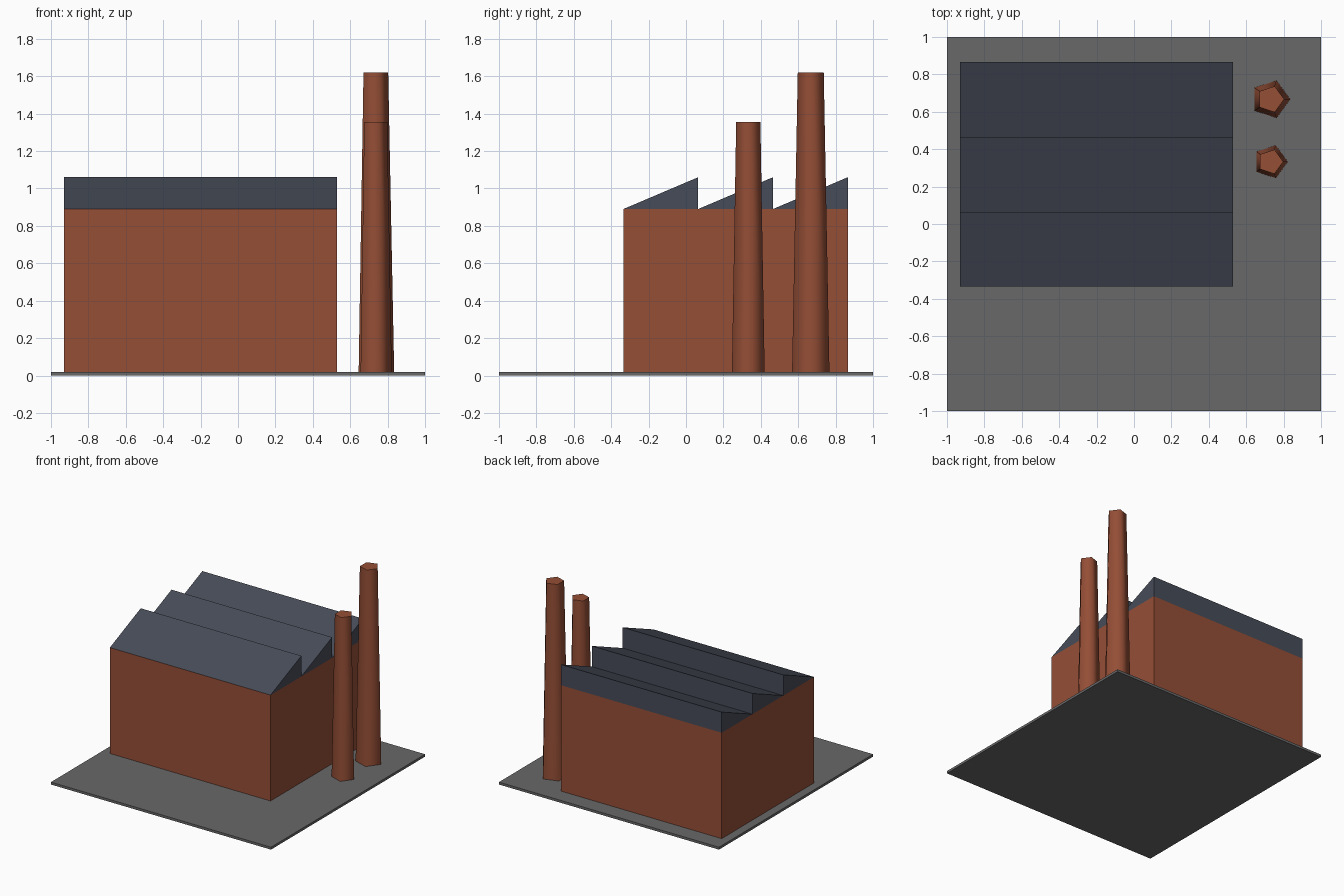
import bpy
import bmesh
from mathutils import Matrix, Vector

default = bpy.data.objects.get("Cube")
if default:
    bpy.data.objects.remove(default, do_unlink=True)


def make_material(name, color):
    mat = bpy.data.materials.new(name)
    mat.use_nodes = True
    mat.diffuse_color = (*color, 1)
    bsdf = mat.node_tree.nodes["Principled BSDF"]
    bsdf.inputs["Base Color"].default_value = (*color, 1)
    bsdf.inputs["Roughness"].default_value = 0.9
    return mat


brick = make_material("brick red", (0.30, 0.077, 0.037))
slate = make_material("slate blue grey", (0.062, 0.072, 0.098))
asphalt = make_material("asphalt grey", (0.14, 0.14, 0.14))


def finish(name, bm, mat):
    bmesh.ops.recalc_face_normals(bm, faces=bm.faces)
    mesh = bpy.data.meshes.new(name)
    bm.to_mesh(mesh)
    bm.free()
    mesh.materials.append(mat)
    obj = bpy.data.objects.new(name, mesh)
    bpy.context.collection.objects.link(obj)
    return obj


def box(name, low, high, mat):
    low, high = Vector(low), Vector(high)
    bm = bmesh.new()
    place = Matrix.Translation((low + high) / 2) @ Matrix.Diagonal((*(high - low), 1))
    bmesh.ops.create_cube(bm, size=1, matrix=place)
    return finish(name, bm, mat)


def roof_tooth(name, y_front, y_back):
    """Wedge that rises from the front eave to a vertical back face."""
    bm = bmesh.new()
    profile = [(y_front, EAVE), (y_back, EAVE), (y_back, RIDGE)]
    side = bm.faces.new([bm.verts.new((LEFT, y, z)) for y, z in profile])
    end = bmesh.ops.extrude_face_region(bm, geom=[side], use_keep_orig=True)
    moved = [v for v in end["geom"] if isinstance(v, bmesh.types.BMVert)]
    bmesh.ops.translate(bm, verts=moved, vec=(RIGHT - LEFT, 0, 0))
    return finish(name, bm, slate)


def chimney(name, x, y, r_base, r_top, top):
    """Tapered five-sided stack with smooth sides and flat caps."""
    bm = bmesh.new()
    bmesh.ops.create_cone(bm, cap_ends=True, segments=5, radius1=r_base, radius2=r_top,
                          depth=top - GROUND)
    # Turn one corner to +x
    corner = max((v for v in bm.verts if v.co.z < 0), key=lambda v: v.co.x)
    turn = corner.co.xy.angle_signed(Vector((1, 0)))
    bmesh.ops.rotate(bm, verts=bm.verts, matrix=Matrix.Rotation(-turn, 3, "Z"))
    bmesh.ops.translate(bm, verts=bm.verts, vec=(x, y, (top + GROUND) / 2))
    for face in bm.faces:
        face.smooth = len(face.verts) == 4
    for edge in bm.edges:
        edge.smooth = all(f.smooth for f in edge.link_faces)
    return finish(name, bm, brick)


GROUND, EAVE, RIDGE = 0.02, 0.89, 1.06
LEFT, RIGHT = -0.93, 0.53
FRONT, BACK = -0.335, 0.865
TEETH = 3

# Yard and main hall
box("ground_slab", (-1, -1, 0), (1, 1, GROUND), asphalt)
box("factory_hall", (LEFT, FRONT, GROUND), (RIGHT, BACK, EAVE), brick)

# Sawtooth roof
pitch = (BACK - FRONT) / TEETH
for i in range(TEETH):
    roof_tooth(f"roof_tooth_{i + 1}", FRONT + i * pitch, FRONT + (i + 1) * pitch)

# Chimneys
chimney("short_chimney", 0.73, 0.333, 0.092, 0.068, 1.355)
chimney("tall_chimney", 0.73, 0.667, 0.105, 0.073, 1.62)
